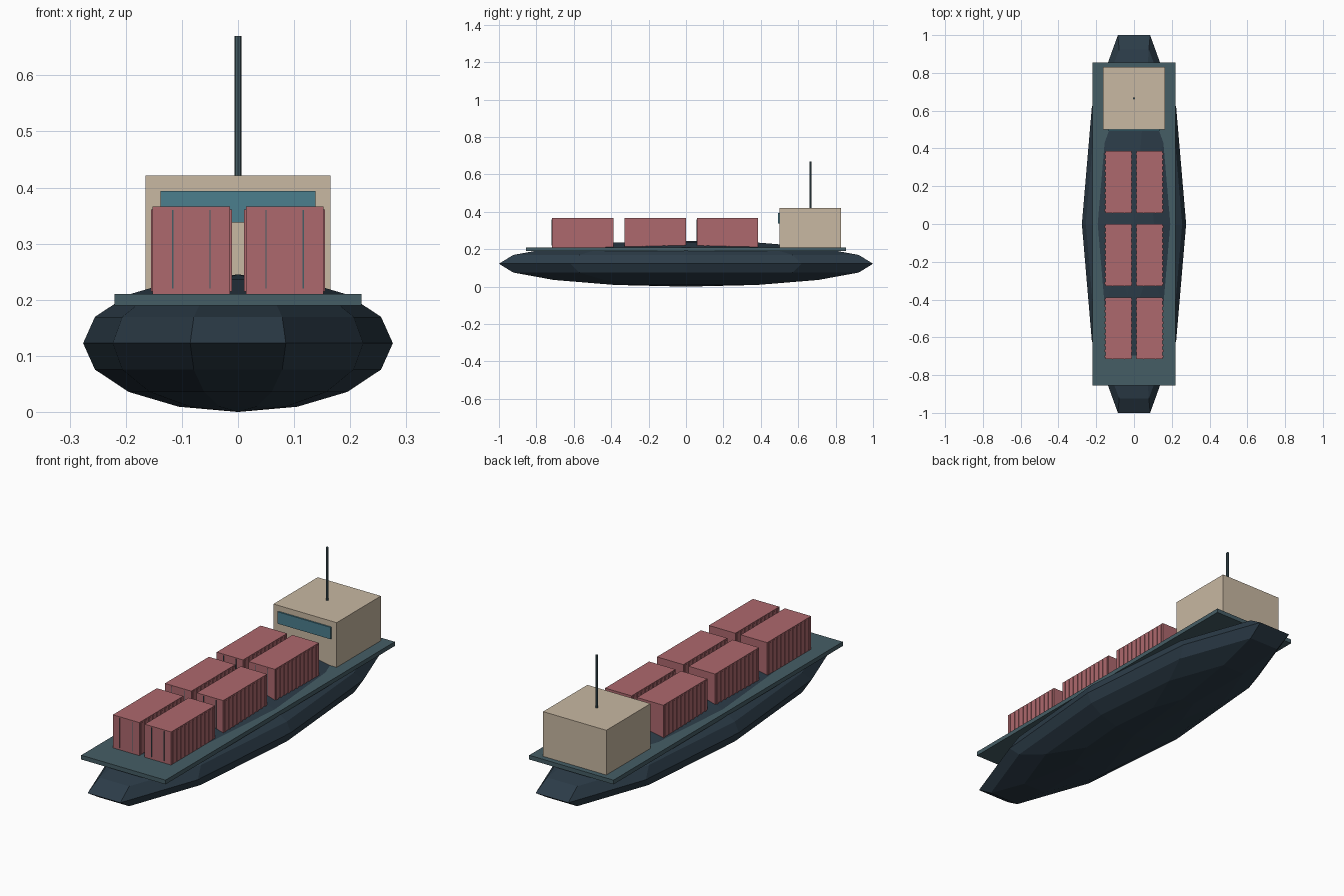
import bpy, bmesh, math
from mathutils import Matrix

if "Cube" in bpy.data.objects:
    bpy.data.objects.remove(bpy.data.objects["Cube"])


def material(name, rgb):
    m = bpy.data.materials.new(name)
    m.diffuse_color = (*rgb, 1)
    m.use_nodes = True
    m.node_tree.nodes["Principled BSDF"].inputs["Base Color"].default_value = m.diffuse_color
    return m


NAVY = material("hull_navy", (0.025, 0.045, 0.065))
TEAL = material("deck_teal", (0.06, 0.11, 0.13))
RED = material("container_red", (0.42, 0.14, 0.155))
BEIGE = material("cabin_beige", (0.58, 0.48, 0.36))
GLASS = material("window_blue", (0.07, 0.21, 0.27))


def add_box(bm, x0, x1, y0, y1, z0, z1):
    centre = Matrix.Translation(((x0 + x1) / 2, (y0 + y1) / 2, (z0 + z1) / 2))
    size = Matrix.Diagonal((x1 - x0, y1 - y0, z1 - z0, 1))
    bmesh.ops.create_cube(bm, size=1, matrix=centre @ size)


def finish(name, bm, mat):
    bmesh.ops.recalc_face_normals(bm, faces=bm.faces[:])
    mesh = bpy.data.meshes.new(name)
    bm.to_mesh(mesh)
    bm.free()
    mesh.materials.append(mat)
    ob = bpy.data.objects.new(name, mesh)
    bpy.context.collection.objects.link(ob)
    return ob


def box(name, mat, *extent):
    bm = bmesh.new()
    add_box(bm, *extent)
    return finish(name, bm, mat)


# hull: stretched low-poly sphere, 10 sides and 8 bands
SIDES, BANDS = 10, 8
RX, RY, RZ, CZ = 0.276, 1.0515, 0.1225, 0.1225
bm = bmesh.new()
rings = []
for b in range(1, BANDS):
    t = math.pi * b / BANDS
    rings.append([bm.verts.new((RX * math.sin(t) * math.cos(a),
                                RY * math.sin(t) * math.sin(a),
                                CZ - RZ * math.cos(t)))
                  for a in (math.tau * s / SIDES for s in range(SIDES))])
bottom = bm.verts.new((0, 0, CZ - RZ))
top = bm.verts.new((0, 0, CZ + RZ))
for s in range(SIDES):
    n = (s + 1) % SIDES
    bm.faces.new((bottom, rings[0][n], rings[0][s]))
    bm.faces.new((top, rings[-1][s], rings[-1][n]))
    for lo, hi in zip(rings, rings[1:]):
        bm.faces.new((lo[s], lo[n], hi[n], hi[s]))
finish("hull", bm, NAVY)

# deck
box("deck", TEAL, -0.22, 0.22, -0.855, 0.855, 0.19, 0.21)

# containers: two columns of three, ribbed sides and door seams at the front
LENGTH, RIBS = 0.328, 11
for row, yc in enumerate((-0.552, -0.164, 0.222)):
    y0, y1 = yc - LENGTH / 2, yc + LENGTH / 2
    for side, xc in (("left", -0.083), ("right", 0.083)):
        bm = bmesh.new()
        add_box(bm, xc - 0.069, xc + 0.069, y0, y1, 0.21, 0.366)
        for i in range(RIBS):
            y = y0 + LENGTH * (i + 0.5) / RIBS
            for s in (-1, 1):
                x = xc + s * 0.069
                add_box(bm, x - 0.003, x + 0.003, y - 0.006, y + 0.006, 0.215, 0.361)
        finish(f"container_{side}_{row + 1}", bm, RED)
        bm = bmesh.new()
        for s in (-1, 1):
            x = xc + s * 0.033
            add_box(bm, x - 0.0012, x + 0.0012, y0 - 0.002, y0 + 0.002, 0.22, 0.36)
        finish(f"door_seams_{side}_{row + 1}", bm, TEAL)

# bridge cabin and its window
box("cabin", BEIGE, -0.165, 0.165, 0.5, 0.83, 0.21, 0.421)
box("cabin_window", GLASS, -0.138, 0.138, 0.493, 0.503, 0.338, 0.394)

# mast
bm = bmesh.new()
bmesh.ops.create_cone(bm, cap_ends=True, segments=8, radius1=0.006, radius2=0.006,
                      depth=0.26, matrix=Matrix.Translation((0, 0.665, 0.54)))
finish("mast", bm, TEAL)
